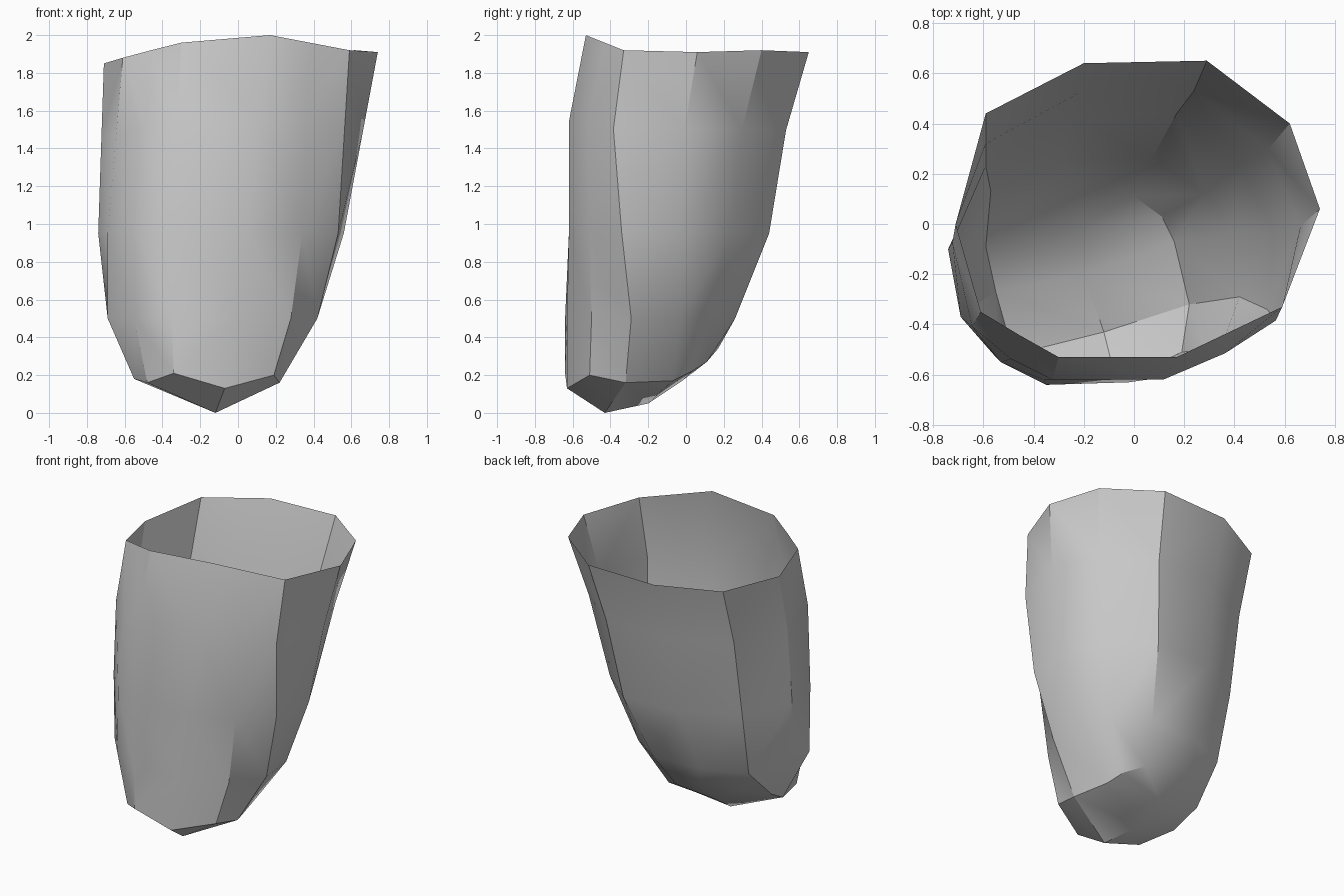
import bpy
import bmesh
import math
from mathutils import Vector

default_cube = bpy.data.objects.get("Cube")
if default_cube:
    bpy.data.objects.remove(default_cube, do_unlink=True)

# One plain colour for the whole shell
grey = bpy.data.materials.new("plain grey")
grey.use_nodes = True
shade = (0.6, 0.6, 0.6, 1.0)
grey.diffuse_color = shade
grey.node_tree.nodes["Principled BSDF"].inputs["Base Color"].default_value = shade


def ring_at(height, outline):
    """Flat ring of points at one height."""
    return [Vector((x, y, height)) for x, y in outline]


def ring_between(upper, lower, blend, front_bulge, back_dip):
    """Ring between two others, swelling at the front and drawn in at the back."""
    points = [a.lerp(b, blend) for a, b in zip(upper, lower)]
    for point in points:
        point.y -= front_bulge if point.y < -0.2 else back_dip
    return points


# Rings run anticlockwise from the front centre
rim = [Vector(p) for p in (
    (.17, -.53, 2), (.38, -.43, 1.96), (.59, -.33, 1.92), (.74, .06, 1.91),
    (.62, .4, 1.92), (.29, .65, 1.91), (-.2, .64, 1.9), (-.59, .44, 1.88),
    (-.71, 0, 1.85), (-.61, -.35, 1.88), (-.46, -.44, 1.92), (-.3, -.53, 1.96))]

belly = ring_at(0.95, (
    (.05, -.62), (.34, -.51), (.53, -.34), (.56, -.03), (.42, .23), (.17, .44),
    (-.25, .43), (-.59, .23), (-.74, -.1), (-.69, -.37), (-.53, -.55), (-.36, -.62)))

lower = ring_at(0.5, (
    (-.02, -.63), (.28, -.5), (.42, -.29), (.39, -.03), (.28, .12), (.07, .26),
    (-.28, .25), (-.57, .13), (-.69, -.12), (-.69, -.36), (-.55, -.53), (-.35, -.64)))

base = [Vector(p) for p in (
    (-.07, -.63, .13), (.19, -.51, .2), (.22, -.32, .16), (.16, -.07, .17),
    (.11, .03, .22), (0, .11, .27), (-.22, .17, .34), (-.46, .05, .33),
    (-.59, -.09, .28), (-.55, -.27, .18), (-.48, -.52, .16), (-.34, -.64, .21))]

shoulder = ring_between(rim, belly, 0.43, 0.05, 0.03)
rings = [rim, shoulder, belly, lower, base]

# Loft the wall from the rim down to the base
bm = bmesh.new()
loops = [[bm.verts.new(point) for point in ring] for ring in rings]
count = len(rim)
for upper_loop, lower_loop in zip(loops, loops[1:]):
    for i in range(count):
        j = (i + 1) % count
        bm.faces.new((upper_loop[i], lower_loop[i], lower_loop[j], upper_loop[j]))

# Close the base onto a keel that climbs from the front tip to the back
tip = bm.verts.new((-0.12, -0.43, 0))
heel = bm.verts.new((-0.2, -0.2, 0.05))
instep = bm.verts.new((-0.22, -0.02, 0.17))


def keel_point(vert):
    """Keel vertex that a base vertex joins."""
    if vert.co.y < -0.2:
        return tip
    return heel if vert.co.y < -0.06 else instep


bottom = loops[-1]
for i in range(count):
    start, end = bottom[i], bottom[(i + 1) % count]
    corners = [end, start, keel_point(start)]
    if keel_point(end) is not keel_point(start):
        corners.append(keel_point(end))
    bm.faces.new(corners)

# Split into triangles and turn all faces outwards
bmesh.ops.triangulate(bm, faces=bm.faces[:], quad_method='SHORT_EDGE')
bm.normal_update()
centre = Vector((0, -0.1, 1))
for face in bm.faces:
    if face.normal.dot(face.calc_center_median() - centre) < 0:
        face.normal_flip()

mesh = bpy.data.meshes.new("open_shell")
bm.to_mesh(mesh)
bm.free()
mesh.materials.append(grey)
shell = bpy.data.objects.new("open_shell", mesh)
bpy.context.collection.objects.link(shell)

# Soft facets with crisp creases
bpy.ops.object.select_all(action='DESELECT')
shell.select_set(True)
bpy.context.view_layer.objects.active = shell
bpy.ops.object.shade_smooth_by_angle(angle=math.radians(30))
